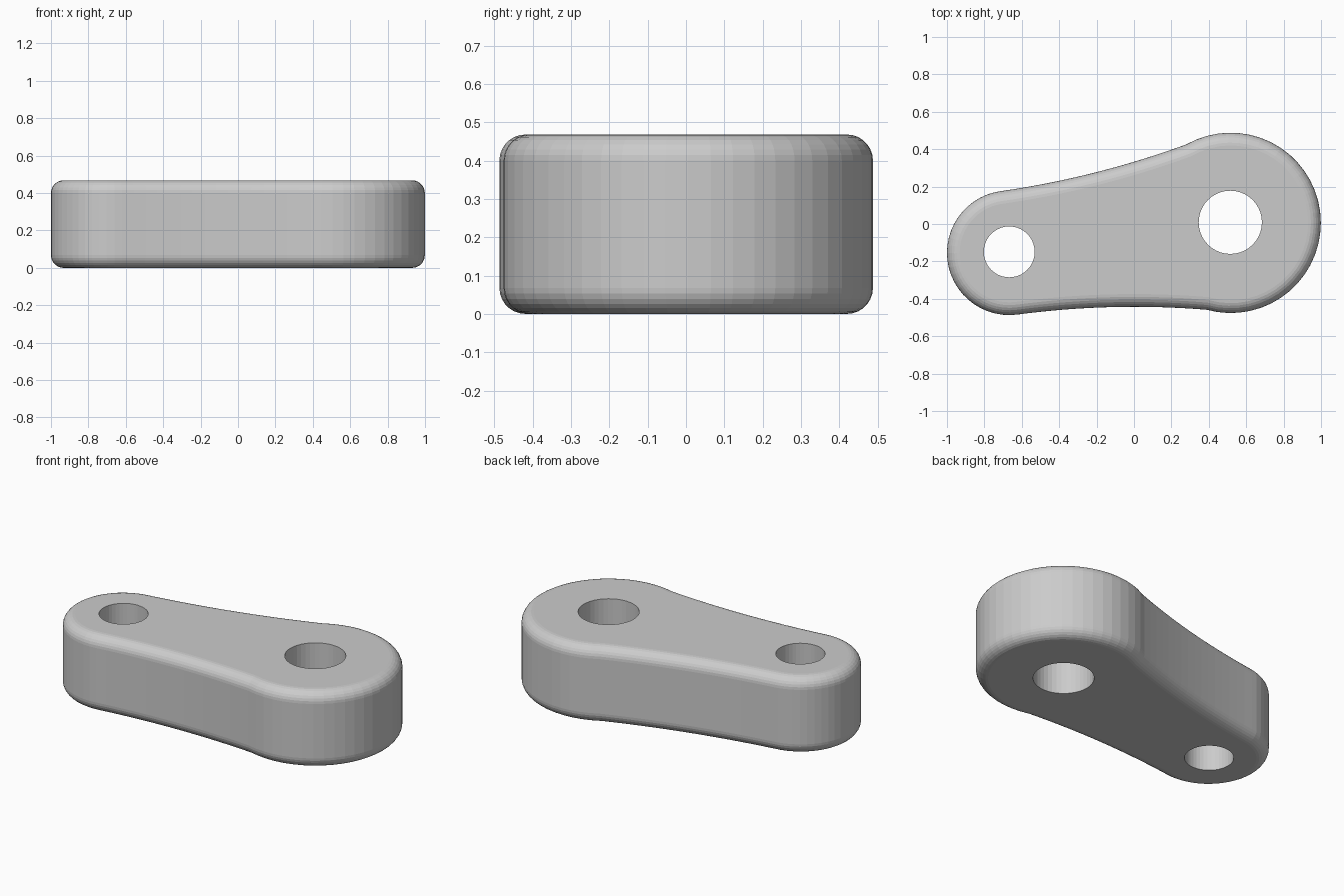
import bpy, bmesh
from math import sin, cos, pi, atan2, radians
from mathutils import Vector

if "Cube" in bpy.data.objects:
    bpy.data.objects.remove(bpy.data.objects["Cube"])

H, FILLET, STEPS = 0.468, 0.068, 7
BIG, BIG_R, BIG_HOLE = Vector((0.517, 0.006)), 0.482, 0.169
SMALL, SMALL_R, SMALL_HOLE = Vector((-0.667, -0.154)), 0.333, 0.136
HOLES = [(Vector((0.515, 0.009)), BIG_HOLE), (Vector((-0.667, -0.149)), SMALL_HOLE)]


def arc(c, r, a0, a1, n):
    return [c + r * Vector((cos(a0 + (a1 - a0) * i / n), sin(a0 + (a1 - a0) * i / n)))
            for i in range(n + 1)]


def waist(p, q, sag, n=16):
    # shallow concave side, bowed to the left of the travel direction
    d = q - p
    side = Vector((-d.y, d.x)).normalized()
    return [p + d * (i / n) + side * sag * 4 * (i / n) * (1 - i / n) for i in range(1, n)]


# outline, counter-clockwise: big end, upper side, small end, lower side
big = arc(BIG, BIG_R, radians(-105.5), radians(119.5), 32)
small = arc(SMALL, SMALL_R, radians(96), radians(278), 26)
outline = big + waist(big[-1], small[0], 0.026) + small + waist(small[-1], big[0], 0.027)
n = len(outline)
normals = []
for i in range(n):
    t = outline[(i + 1) % n] - outline[i - 1]
    normals.append(Vector((t.y, -t.x)).normalized())

# rounded edge profile as (inset, z), bottom to top
low = [(FILLET * (1 - sin(a)), FILLET * (1 - cos(a)))
       for a in (pi / 2 * k / STEPS for k in range(STEPS + 1))]
profile = low + [(d, H - z) for d, z in reversed(low)]

bm = bmesh.new()


def ring(points, z):
    return [bm.verts.new((p.x, p.y, z)) for p in points]


def skin(a, b):
    for i in range(len(a)):
        j = (i + 1) % len(a)
        bm.faces.new((a[i], a[j], b[j], b[i]))


# outer wall with rounded edges
rings = [ring([p - m * d for p, m in zip(outline, normals)], z) for d, z in profile]
for a, b in zip(rings, rings[1:]):
    skin(a, b)

# through holes
bottoms, tops = [rings[0]], [rings[-1]]
for c, r in HOLES:
    pts = arc(c, r, 0, 2 * pi, 40)[:-1]
    lo, hi = ring(pts, 0), ring(pts, H)
    skin(hi, lo)
    bottoms.append(lo)
    tops.append(hi)

# flat top and bottom around the holes
for loops, nz in ((bottoms, -1), (tops, 1)):
    edges = [bm.edges.get((l[i - 1], l[i])) for l in loops for i in range(len(l))]
    bmesh.ops.triangle_fill(bm, use_beauty=True, use_dissolve=False,
                            edges=edges, normal=(0, 0, nz))
bmesh.ops.recalc_face_normals(bm, faces=bm.faces)

mesh = bpy.data.meshes.new("link_arm")
bm.to_mesh(mesh)
bm.free()
arm = bpy.data.objects.new("link_arm", mesh)
bpy.context.collection.objects.link(arm)
